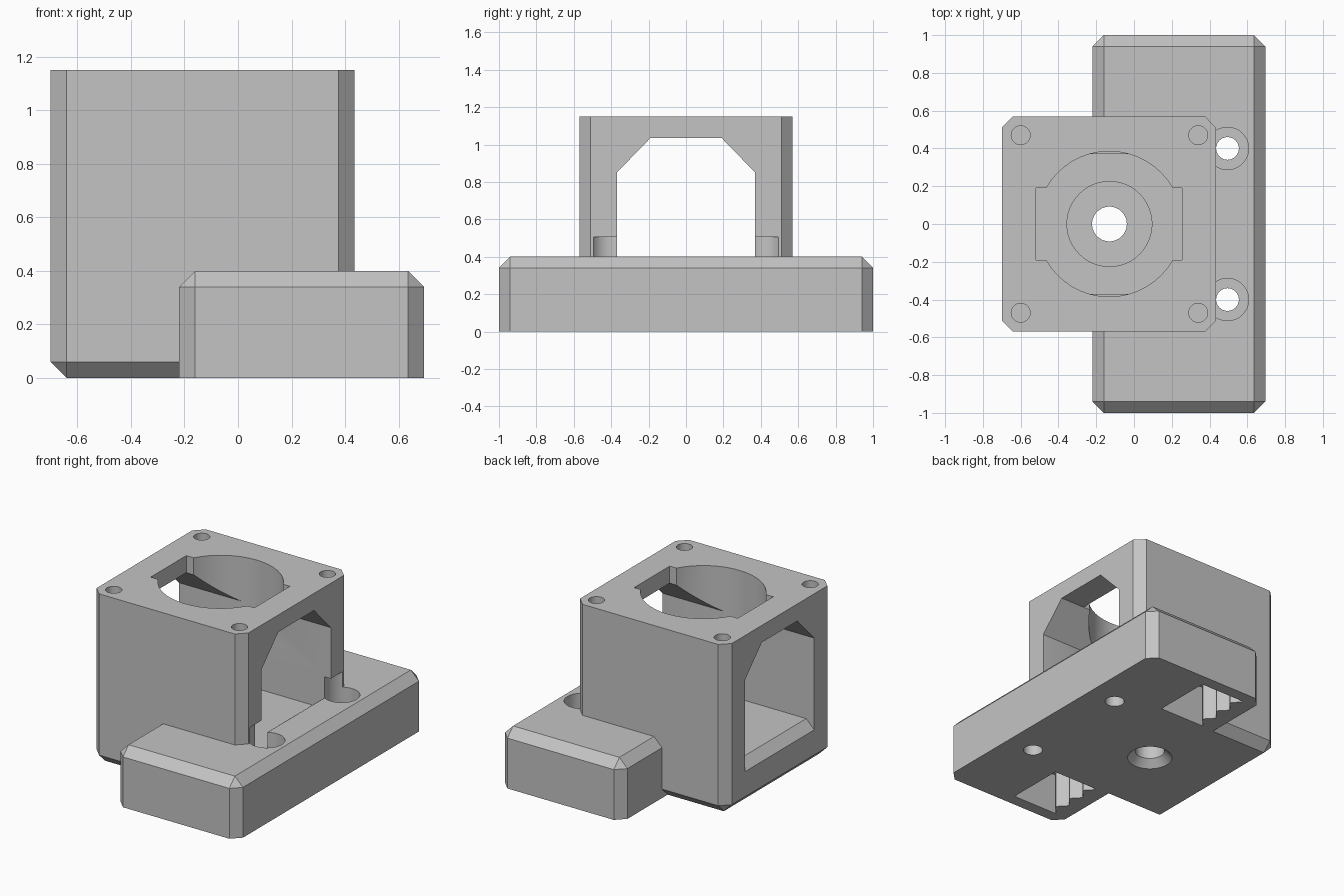
import bpy, bmesh, math
from mathutils import Matrix, Vector

default = bpy.data.objects.get("Cube")
if default:
    bpy.data.objects.remove(default, do_unlink=True)

# Single grey plastic
grey = bpy.data.materials.new("grey_plastic")
grey.use_nodes = True
colour = (0.55, 0.55, 0.55, 1)
grey.diffuse_color = colour
grey.node_tree.nodes["Principled BSDF"].inputs["Base Color"].default_value = colour

CHAMFER = 0.06
AXIS_X = -0.13       # centre of the round opening
SIDES = (-1, 1)


def finish(name, bm):
    bmesh.ops.recalc_face_normals(bm, faces=bm.faces)
    mesh = bpy.data.meshes.new(name)
    bm.to_mesh(mesh)
    bm.free()
    mesh.materials.append(grey)
    obj = bpy.data.objects.new(name, mesh)
    bpy.context.collection.objects.link(obj)
    return obj


def block(name, low, high, chamfer_z=None):
    """Box; with chamfer_z, bevel upright edges and the rim at that height."""
    low, high = Vector(low), Vector(high)
    bm = bmesh.new()
    bmesh.ops.create_cube(bm, size=1)
    for v in bm.verts:
        v.co = (low + high) / 2 + v.co * (high - low)
    if chamfer_z is not None:
        edges = []
        for e in bm.edges:
            a, b = (v.co.z for v in e.verts)
            if abs(a - b) > 0.01 or abs(a - chamfer_z) < 0.01:
                edges.append(e)
        bmesh.ops.bevel(bm, geom=edges, offset=CHAMFER, segments=1,
                        profile=0.5, affect='EDGES')
    return finish(name, bm)


def drum(name, x, y, z0, z1, r0, r1=None):
    bm = bmesh.new()
    bmesh.ops.create_cone(bm, cap_ends=True, segments=48, radius1=r0,
                          radius2=r0 if r1 is None else r1, depth=z1 - z0,
                          matrix=Matrix.Translation((x, y, (z0 + z1) / 2)))
    return finish(name, bm)


def prism(name, points, span):
    """Extrude a closed outline of 3D points along a vector."""
    bm = bmesh.new()
    face = bm.faces.new([bm.verts.new(p) for p in points])
    made = bmesh.ops.extrude_face_region(bm, geom=[face])["geom"]
    bmesh.ops.translate(bm, vec=span,
                        verts=[g for g in made if isinstance(g, bmesh.types.BMVert)])
    return finish(name, bm)


def combine(target, tool, operation='DIFFERENCE'):
    mod = target.modifiers.new("combine", 'BOOLEAN')
    mod.operation, mod.solver, mod.object = operation, 'EXACT', tool
    bpy.context.view_layer.objects.active = target
    bpy.ops.object.modifier_apply(modifier=mod.name)
    bpy.data.objects.remove(tool, do_unlink=True)


# Housing cube joined to the long foot
housing = block("housing", (-0.70, -0.57, 0), (0.435, 0.57, 1.15), chamfer_z=0)
foot = block("foot", (-0.22, -1, 0), (0.695, 1, 0.40), chamfer_z=0.40)
combine(housing, foot, 'UNION')

# Sideways tunnel with sloped shoulders, then its sunken floor and sill
arch = [(-0.37, 0.401), (0.37, 0.401), (0.37, 0.85),
        (0.19, 1.035), (-0.19, 1.035), (-0.37, 0.85)]
combine(housing, prism("tunnel", [(-0.8, y, z) for y, z in arch], (1.6, 0, 0)))
floor = [(-0.76, 0.17), (-0.64, 0.29), (0.434, 0.29), (0.434, 0.5), (-0.76, 0.5)]
combine(housing, prism("floor", [(x, -0.37, z) for x, z in floor], (0, 0.74, 0)))

# Round roof opening with two side notches
combine(housing, drum("roof_opening", AXIS_X, 0, 0.8, 1.3, 0.385))
combine(housing, block("roof_notch", (-0.52, -0.19, 0.9), (0.255, 0.19, 1.3)))

# Floor recess, shaft hole and countersink below
combine(housing, drum("floor_recess", AXIS_X, 0, 0.2, 0.5, 0.225))
combine(housing, drum("shaft_hole", AXIS_X, 0, -0.1, 0.3, 0.092))
combine(housing, drum("countersink", AXIS_X, 0, -0.02, 0.05, 0.16, 0.09))

for s in SIDES:
    # Screw holes in the roof corners
    for x in (-0.60, 0.34):
        combine(housing, drum("corner_hole", x, s * 0.47, 0.85, 1.3, 0.05))
    # Counterbored mounting holes
    combine(housing, drum("counterbore", 0.495, s * 0.40, 0.25, 0.505, 0.112))
    combine(housing, drum("mount_hole", 0.495, s * 0.40, -0.1, 0.3, 0.06))
    # Underside pocket with scalloped edges
    outline = [(0.21, s * 0.92), (0.21, s * 0.52)]
    steps = 24
    for i in range(steps + 1):
        t = i / steps
        wave = 0.025 * math.cos(t * 6 * math.pi)
        outline.append((-0.10 - wave, s * (0.52 + 0.40 * t)))
    combine(housing, prism("pocket", [(x, y, -0.1) for x, y in outline], (0, 0, 0.38)))

# Smooth round walls, crisp edges
bpy.ops.object.select_all(action='DESELECT')
housing.select_set(True)
bpy.context.view_layer.objects.active = housing
bpy.ops.object.shade_smooth_by_angle(angle=math.radians(30))
housing.name = "mount_housing"
